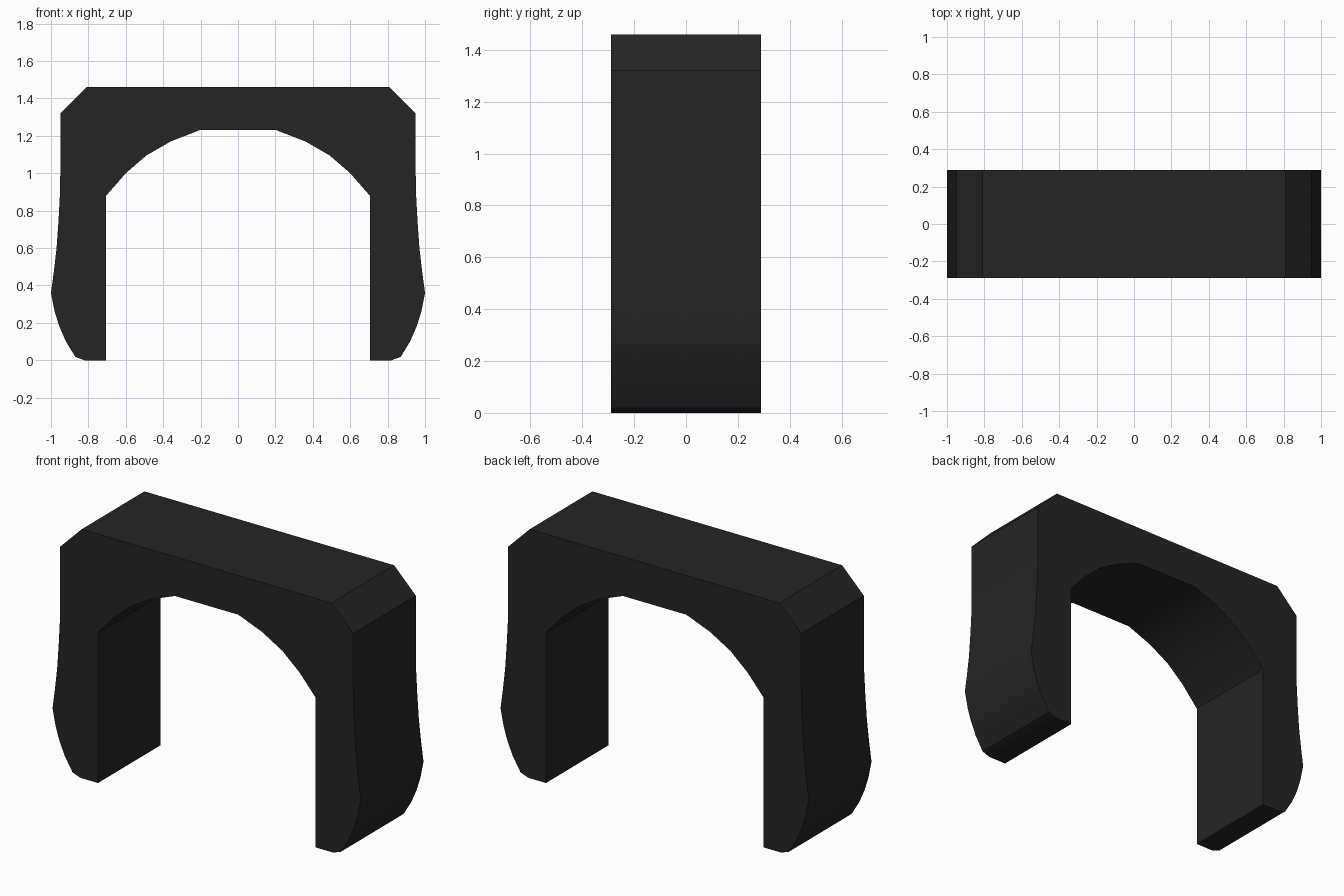
import bpy
import bmesh
from math import radians

cube = bpy.data.objects.get("Cube")
if cube:
    bpy.data.objects.remove(cube, do_unlink=True)

DEPTH = 0.58

# Half of the arch outline: inner crown, down the leg, up the bulged outside
inner = [(0.205, 1.23), (0.36, 1.17), (0.49, 1.095), (0.6, 1.0), (0.705, 0.88)]
foot = [(0.705, 0), (0.82, 0), (0.87, 0.018)]
outer = [(0.92, 0.1), (0.955, 0.18), (0.98, 0.26), (1, 0.36), (0.985, 0.47),
         (0.97, 0.6), (0.96, 0.74), (0.953, 0.87), (0.95, 1), (0.95, 1.32)]
half = inner + foot + outer + [(0.81, 1.46)]
outline = half + [(-x, z) for x, z in reversed(half)]

# Extrude the mirrored outline from front to back
bm = bmesh.new()
face = bm.faces.new([bm.verts.new((x, -DEPTH / 2, z)) for x, z in outline])
extruded = bmesh.ops.extrude_face_region(bm, geom=[face], use_keep_orig=True)
moved = [v for v in extruded["geom"] if isinstance(v, bmesh.types.BMVert)]
bmesh.ops.translate(bm, verts=moved, vec=(0, DEPTH, 0))
bmesh.ops.recalc_face_normals(bm, faces=bm.faces)
mesh = bpy.data.meshes.new("arch_bracket")
bm.to_mesh(mesh)
bm.free()

# Single dark colour
black = bpy.data.materials.new("matte black")
black.use_nodes = True
colour = (0.018, 0.018, 0.018, 1)
black.diffuse_color = colour
black.node_tree.nodes["Principled BSDF"].inputs["Base Color"].default_value = colour
mesh.materials.append(black)

arch = bpy.data.objects.new("arch_bracket", mesh)
bpy.context.collection.objects.link(arch)

# Smooth the curved sides, keep corners crisp
bpy.ops.object.select_all(action="DESELECT")
arch.select_set(True)
bpy.context.view_layer.objects.active = arch
bpy.ops.object.shade_smooth_by_angle(angle=radians(30))
